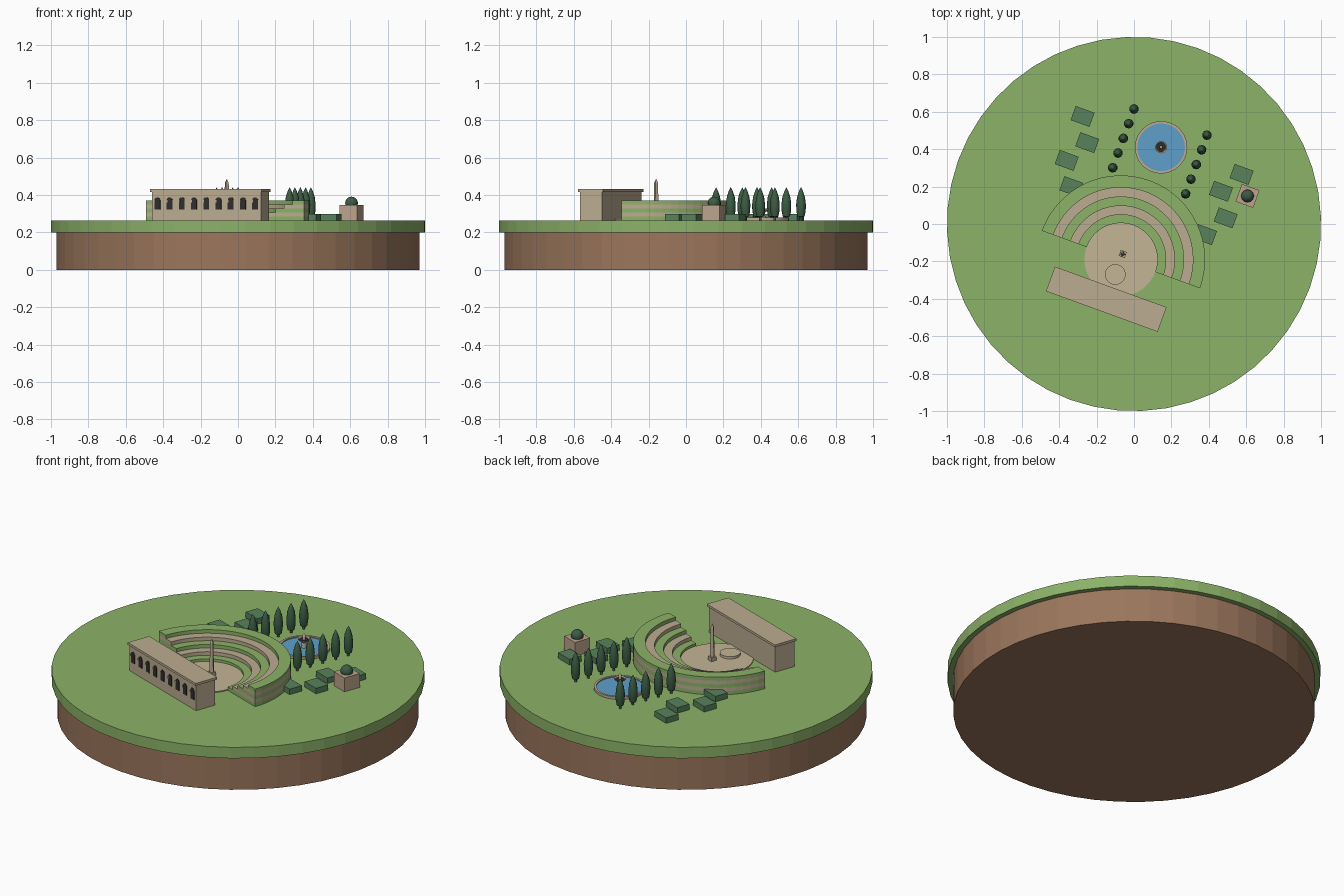
import bpy, bmesh, math
from math import sin, cos, pi, radians
from mathutils import Matrix, Vector

cube = bpy.data.objects.get("Cube")
if cube:
    bpy.data.objects.remove(cube, do_unlink=True)

TURN = radians(-20)   # the whole garden is turned by this angle
GROUND = 0.265        # top of the lawn


def material(name, r, g, b):
    linear = [((c / 255 + 0.055) / 1.055) ** 2.4 for c in (r, g, b)] + [1]
    m = bpy.data.materials.new(name)
    m.use_nodes = True
    m.diffuse_color = linear
    m.node_tree.nodes["Principled BSDF"].inputs["Base Color"].default_value = linear
    return m


GRASS = material("grass", 140, 178, 104)
EARTH = material("earth", 155, 118, 92)
STONE = material("sandstone", 188, 172, 146)
PAVING = material("paving", 196, 181, 150)
KIOSK = material("kiosk_stone", 188, 164, 140)
HEDGE = material("hedge", 88, 130, 92)
CYPRESS = material("cypress", 60, 92, 68)
WATER = material("water", 95, 160, 202)
DARK = material("window_dark", 48, 46, 46)


def finish(name, bm, mat, at=(0, 0, 0), turn=TURN, smooth=None):
    bmesh.ops.recalc_face_normals(bm, faces=bm.faces)
    me = bpy.data.meshes.new(name)
    bm.to_mesh(me)
    bm.free()
    me.materials.append(mat)
    ob = bpy.data.objects.new(name, me)
    bpy.context.collection.objects.link(ob)
    ob.location = at
    ob.rotation_euler.z = turn
    if smooth is not None:
        bpy.ops.object.select_all(action='DESELECT')
        ob.select_set(True)
        bpy.context.view_layer.objects.active = ob
        bpy.ops.object.shade_smooth_by_angle(angle=radians(smooth))
    return ob


def box(name, size, at, mat):
    """Box standing on the height given in at."""
    bm = bmesh.new()
    bmesh.ops.create_cube(bm, size=1)
    bmesh.ops.scale(bm, vec=size, verts=bm.verts)
    bmesh.ops.translate(bm, vec=(0, 0, size[2] / 2), verts=bm.verts)
    return finish(name, bm, mat, at)


def lathe(name, profile, at, mat, sides=32, smooth=None):
    """Solid of revolution from (radius, height) pairs, closed at both ends."""
    bm = bmesh.new()
    rings = [[bm.verts.new((r * cos(2 * pi * i / sides), r * sin(2 * pi * i / sides), z))
              for i in range(sides)] for r, z in profile]
    for a, b in zip(rings, rings[1:]):
        for i in range(sides):
            j = (i + 1) % sides
            bm.faces.new((a[i], a[j], b[j], b[i]))
    bm.faces.new(rings[0])
    bm.faces.new(rings[-1])
    bmesh.ops.remove_doubles(bm, verts=bm.verts, dist=1e-5)
    return finish(name, bm, mat, at, smooth=smooth)


def half_ring(name, inner, outer, z0, z1, at, mat, steps=32):
    """Half-round terrace slab."""
    bm = bmesh.new()
    corners = ((inner, z0), (outer, z0), (outer, z1), (inner, z1))
    rows = [[bm.verts.new((r * cos(pi * i / steps), r * sin(pi * i / steps), z))
             for r, z in corners] for i in range(steps + 1)]
    for a, b in zip(rows, rows[1:]):
        for k in range(4):
            n = (k + 1) % 4
            bm.faces.new((a[k], a[n], b[n], b[k]))
    bm.faces.new(rows[0])
    bm.faces.new(rows[-1])
    return finish(name, bm, mat, at)


def local(origin, x, y, z):
    """Point given in the turned frame of a part."""
    return Vector(origin) + Matrix.Rotation(TURN, 3, 'Z') @ Vector((x, y, z))


# Island
lathe("earth_base", [(0.97, 0), (0.97, 0.2)], (0, 0, 0), EARTH, 48)
lathe("lawn", [(1, 0.2), (1, GROUND)], (0, 0, 0), GRASS, 48)

# Theatre: stacked half-round slabs, grass and stone in turn
theatre = (-0.07, -0.19, GROUND)
step = 0.021
for k, inner in enumerate((0.195, 0.24, 0.287, 0.335, 0.385)):
    half_ring(f"terrace_{k + 1}", inner, 0.45, k * step, (k + 1) * step, theatre,
              STONE if k % 2 else GRASS)
lathe("orchestra_floor", [(0.195, 0), (0.195, 0.006)], theatre, PAVING, 48)
lathe("round_platform", [(0.055, 0), (0.055, 0.02)], (-0.1, -0.27, GROUND), PAVING, 32, 40)

# Obelisk
spot = (-0.06, -0.16, GROUND)
box("obelisk_base", (0.034, 0.034, 0.028), spot, STONE)
lathe("obelisk_shaft", [(0.015, 0.028), (0.011, 0.2), (0.0, 0.222)], spot, STONE, 4)

# Stage building with arched windows along the front
hall = (-0.148, -0.402, GROUND)
box("stage_building", (0.62, 0.125, 0.152), hall, STONE)
box("stage_cornice", (0.635, 0.14, 0.014), local(hall, 0, 0, 0.152), STONE)


def arch(name, at):
    """Thin arched plate facing the front."""
    bm = bmesh.new()
    w, h, n = 0.016, 0.05, 10
    pts = [(-w, 0), (w, 0)] + [(w * cos(pi * i / n), h + w * sin(pi * i / n)) for i in range(n + 1)]
    face = bm.faces.new([bm.verts.new((x, 0, z)) for x, z in pts])
    out = bmesh.ops.extrude_face_region(bm, geom=[face])
    bmesh.ops.translate(bm, vec=(0, -0.004, 0),
                        verts=[v for v in out["geom"] if isinstance(v, bmesh.types.BMVert)])
    finish(name, bm, DARK, at)


for i in range(-4, 5):
    arch(f"window_{i + 5}", local(hall, i * 0.0695, -0.0615, 0.057))
    box(f"window_impost_{i + 5}", (0.01, 0.004, 0.012),
        local(hall, i * 0.0695 - 0.016, -0.0655, 0.095), STONE)

# Fountain
pool = (0.145, 0.41, GROUND)
lathe("fountain_rim", [(0.14, 0), (0.14, 0.015), (0.127, 0.015), (0.127, 0.004)], pool, STONE, 40)
lathe("fountain_water", [(0.127, 0), (0.127, 0.009)], pool, WATER, 40)
lathe("fountain_bowl", [(0.016, 0), (0.012, 0.04), (0.032, 0.056), (0.032, 0.062),
                        (0.02, 0.052), (0.009, 0.052), (0.009, 0.08), (0, 0.092)],
      pool, STONE, 20, 40)
lathe("fountain_bowl_water", [(0.02, 0.052), (0.025, 0.0565)], pool, DARK, 20)

# Cypress rows on both sides of the fountain
spindle = [(0.007, 0), (0.007, 0.018), (0.019, 0.02), (0.025, 0.05), (0.026, 0.085),
           (0.021, 0.125), (0.011, 0.155), (0, 0.177)]
for side, x0, y0 in (("left", 0.39, 0.475), ("right", 0.0, 0.615)):
    for i in range(5):
        lathe(f"cypress_{side}_{i + 1}", spindle,
              (x0 - 0.0285 * i, y0 - 0.0785 * i, GROUND), CYPRESS, 10, 40)

# Hedge blocks, two staggered columns on each side
for side, x0, y0, dx, dy in (("left", 0.575, 0.265, -0.11, -0.09),
                             ("right", -0.275, 0.575, -0.085, -0.235)):
    for row in range(2):
        for col in range(2):
            x = x0 + col * dx + row * (-0.085 if side == "left" else 0.025)
            y = y0 + col * dy + row * (-0.232 if side == "left" else -0.14)
            box(f"hedge_{side}_{row * 2 + col + 1}", (0.107, 0.08, 0.033), (x, y, GROUND), HEDGE)

# Domed kiosk
kiosk = Vector((0.607, 0.15, GROUND))
box("kiosk", (0.1, 0.1, 0.082), kiosk, KIOSK)
dome = [(0.034 * cos(a), 0.034 * sin(a)) for a in (radians(d) for d in range(-30, 91, 15))]
lathe("kiosk_dome", dome, kiosk + Vector((0, 0, 0.092)), CYPRESS, 20, 60)
